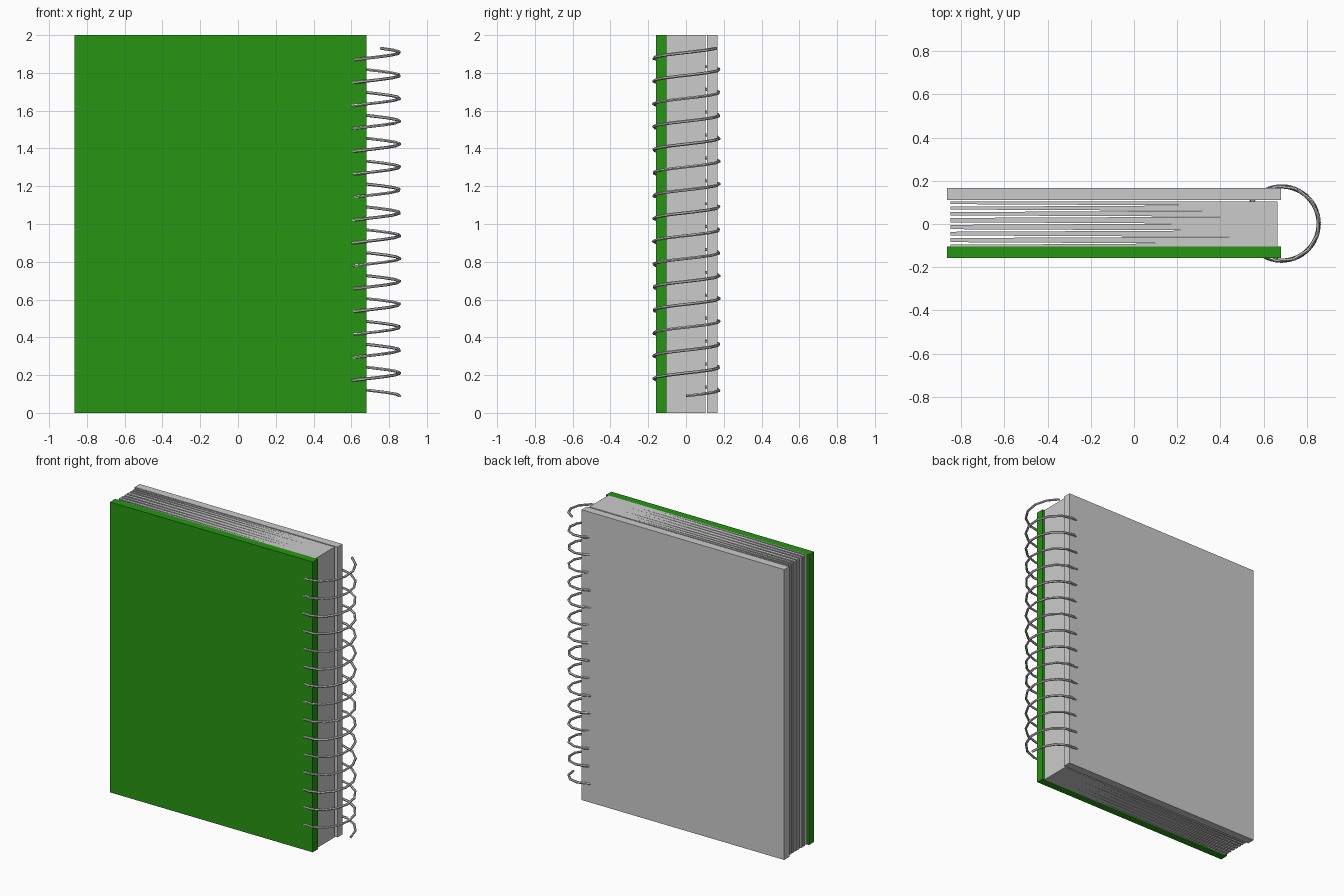
import bpy
import math

if "Cube" in bpy.data.objects:
    bpy.data.objects.remove(bpy.data.objects["Cube"])


def extrude_profile(name, pts, z0, z1):
    """Prism from a counter-clockwise XY outline."""
    n = len(pts)
    verts = [(x, y, z) for z in (z0, z1) for x, y in pts]
    faces = [tuple(reversed(range(n))), tuple(range(n, 2 * n))]
    faces += [(i, (i + 1) % n, n + (i + 1) % n, n + i) for i in range(n)]
    mesh = bpy.data.meshes.new(name)
    mesh.from_pydata(verts, [], faces)
    obj = bpy.data.objects.new(name, mesh)
    bpy.context.collection.objects.link(obj)
    return obj


def slab(name, x0, x1, y0, y1):
    return extrude_profile(name, [(x0, y0), (x1, y0), (x1, y1), (x0, y1)], 0, 2)


# Covers
front = slab("front_cover", -0.865, 0.68, -0.158, -0.103)
slab("back_cover", -0.865, 0.68, 0.111, 0.166)
green = bpy.data.materials.new("cover_green")
green.diffuse_color = (0.02, 0.30, 0.006, 1)
green.use_nodes = True
green.node_tree.nodes["Principled BSDF"].inputs["Base Color"].default_value = green.diffuse_color
front.data.materials.append(green)

# Page block: comb outline, thin wedge slits open on the fore edge
slits = [(0.36, 0.086), (0.38, 0.061), (0.50, 0.034), (0.34, 0.002),
         (0.45, -0.030), (0.44, -0.059), (0.27, -0.090)]
left, half = -0.85, 0.006
outline = [(left, -0.103), (0.665, -0.103), (0.665, 0.103), (left, 0.103)]
for tip, y in slits:
    outline += [(left, y + half), (tip, y), (left, y - half)]
extrude_profile("pages", outline, 0, 2)

# Spiral binding wire
turns, steps, z0, z1 = 15.18, 200, 0.09, 1.93
curve = bpy.data.curves.new("spiral_wire", 'CURVE')
curve.dimensions = '3D'
curve.bevel_depth = 0.008
curve.bevel_resolution = 1
curve.use_fill_caps = True
spline = curve.splines.new('POLY')
spline.points.add(steps)
for i, p in enumerate(spline.points):
    t = i / steps
    a = 2 * math.pi * turns * t
    p.co = (0.683 + 0.174 * math.cos(a), 0.002 + 0.174 * math.sin(a),
            z0 + (z1 - z0) * t, 1)
spline.use_smooth = False
wire = bpy.data.objects.new("spiral_wire", curve)
bpy.context.collection.objects.link(wire)
bpy.context.view_layer.objects.active = wire
wire.select_set(True)
bpy.ops.object.convert(target='MESH')
